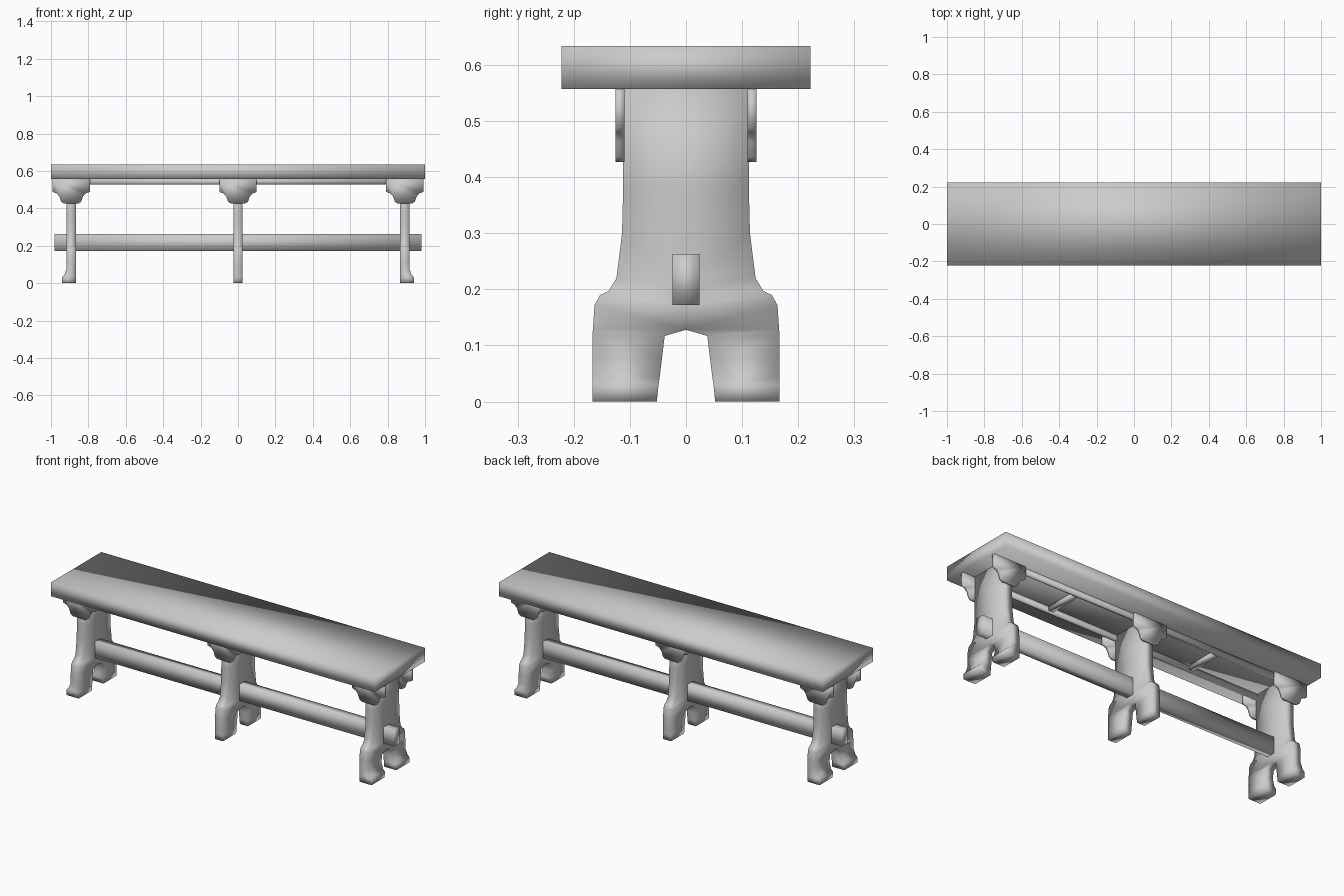
import bpy
import bmesh

cube = bpy.data.objects.get("Cube")
if cube:
    bpy.data.objects.remove(cube, do_unlink=True)

grey = bpy.data.materials.new("plain grey")
grey.use_nodes = True
grey.diffuse_color = (0.6, 0.6, 0.6, 1)
grey.node_tree.nodes["Principled BSDF"].inputs["Base Color"].default_value = (0.6, 0.6, 0.6, 1)


def finish(name, bm):
    """Turn a bmesh into a smooth shaded object."""
    bmesh.ops.recalc_face_normals(bm, faces=bm.faces)
    for face in bm.faces:
        face.smooth = True
    mesh = bpy.data.meshes.new(name)
    bm.to_mesh(mesh)
    bm.free()
    mesh.materials.append(grey)
    obj = bpy.data.objects.new(name, mesh)
    bpy.context.collection.objects.link(obj)
    return obj


def box(name, low, high):
    bm = bmesh.new()
    bmesh.ops.create_cube(bm, size=1)
    for v in bm.verts:
        for i in range(3):
            v.co[i] = low[i] if v.co[i] < 0 else high[i]
    return finish(name, bm)


def bracket(name, x, y0, y1):
    """Stepped corbel, symmetric in x, extruded along y."""
    half = [(0.1, 0.557), (0.1, 0.488), (0.077, 0.48), (0.063, 0.463),
            (0.054, 0.436), (0.04, 0.427)]
    outline = half + [(-px, pz) for px, pz in reversed(half)]
    bm = bmesh.new()
    face = bm.faces.new([bm.verts.new((x + px, y0, pz)) for px, pz in outline])
    out = bmesh.ops.extrude_face_region(bm, geom=[face])
    for v in out["geom"]:
        if isinstance(v, bmesh.types.BMVert):
            v.co.y = y1
    return finish(name, bm)


# Leg rows: height, inner half width, outer half width, toe flare
LEG_ROWS = [
    (0, 0.052, 0.167, 0.025), (0.03, 0.049, 0.167, 0.025),
    (0.043, 0.047, 0.167, 0.012), (0.075, 0.043, 0.167, 0),
    (0.117, 0.038, 0.167, 0), (0.128, 0, 0.166, 0),
    (0.172, 0, 0.163, 0), (0.19, 0, 0.153, 0), (0.197, 0, 0.138, 0),
    (0.22, 0, 0.124, 0), (0.3, 0, 0.114, 0), (0.38, 0, 0.112, 0),
    (0.557, 0, 0.112, 0)]


def leg(name, x, side):
    """Loft one half from the rows, then mirror it across y."""
    bm = bmesh.new()
    t = 0.025
    rings = []
    for z, y_in, y_out, flare in LEG_ROWS:
        a, b = x - t, x + t
        if side < 0:
            a -= flare
        elif side > 0:
            b += flare
        rings.append([bm.verts.new(p) for p in
                      ((a, y_in, z), (b, y_in, z), (b, y_out, z), (a, y_out, z))])
    for low, high in zip(rings, rings[1:]):
        for i in range(4):
            j = (i + 1) % 4
            if i == 0 and low[0].co.y == high[0].co.y == 0:
                continue
            bm.faces.new((low[i], low[j], high[j], high[i]))
    bm.faces.new(rings[0])
    bm.faces.new(rings[-1])
    copy = bmesh.ops.duplicate(bm, geom=bm.verts[:] + bm.edges[:] + bm.faces[:])
    for v in copy["geom"]:
        if isinstance(v, bmesh.types.BMVert):
            v.co.y *= -1
    bmesh.ops.remove_doubles(bm, verts=bm.verts, dist=0.0005)
    return finish(name, bm)


# Seat plank and long stretcher
box("seat", (-1, -0.222, 0.557), (1, 0.222, 0.634))
box("stretcher", (-0.98, -0.024, 0.172), (0.98, 0.024, 0.263))

# Three legs with a bracket on each face
for label, side in (("right", -1), ("middle", 0), ("left", 1)):
    x = side * 0.892
    leg(label + "_leg", x, side)
    bracket(label + "_front_bracket", x, -0.126, -0.11)
    bracket(label + "_back_bracket", x, 0.11, 0.126)

# Rails and cross slats under the seat
for label, s in (("front", -1), ("back", 1)):
    y0, y1 = sorted((s * 0.098, s * 0.114))
    box(label + "_rail", (-0.87, y0, 0.527), (0.87, y1, 0.558))
for label, x in (("right", -0.445), ("left", 0.445)):
    box(label + "_slat", (x - 0.014, -0.1, 0.535), (x + 0.014, 0.1, 0.558))
